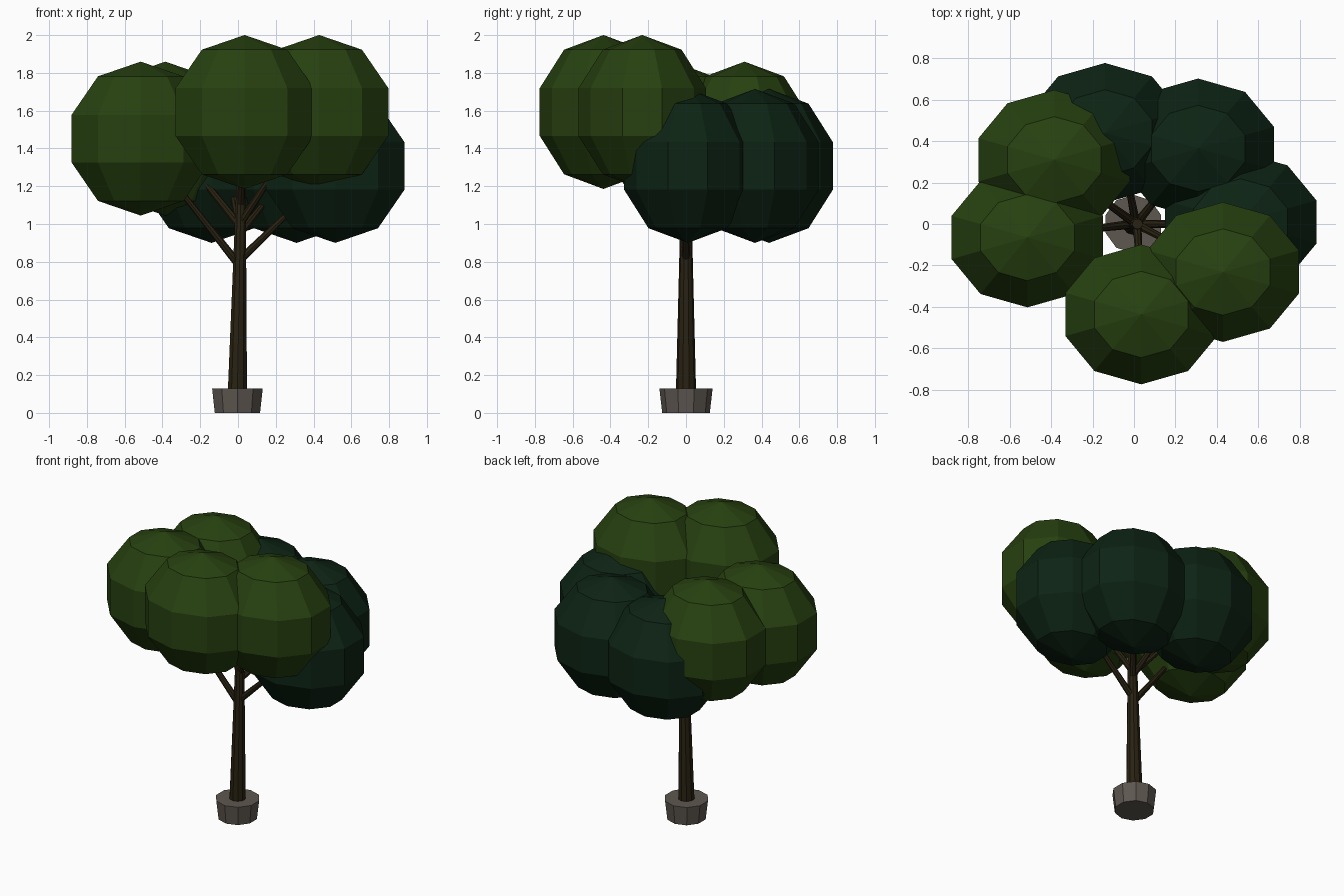
import bpy, bmesh, math
from mathutils import Vector

if "Cube" in bpy.data.objects:
    bpy.data.objects.remove(bpy.data.objects["Cube"])


def material(name, rgb):
    m = bpy.data.materials.new(name)
    m.diffuse_color = (*rgb, 1)
    m.use_nodes = True
    m.node_tree.nodes["Principled BSDF"].inputs["Base Color"].default_value = m.diffuse_color
    return m


LIGHT = material("light_leaf_green", (0.020, 0.052, 0.005))
DARK = material("dark_leaf_green", (0.004, 0.017, 0.007))
BARK = material("dark_bark", (0.022, 0.016, 0.006))
STONE = material("grey_stone", (0.11, 0.095, 0.08))


def finish(name, bm, mat):
    bmesh.ops.recalc_face_normals(bm, faces=bm.faces)
    mesh = bpy.data.meshes.new(name)
    bm.to_mesh(mesh)
    bm.free()
    mesh.materials.append(mat)
    obj = bpy.data.objects.new(name, mesh)
    bpy.context.collection.objects.link(obj)
    return obj


def leaf_clump(name, centre, mat):
    # ten-sided, five-ring ball, slightly narrow from front to back
    bm = bmesh.new()
    bmesh.ops.create_uvsphere(bm, u_segments=10, v_segments=5, radius=1)
    bmesh.ops.scale(bm, vec=(0.405, 0.355, 0.4075), verts=bm.verts)
    bmesh.ops.translate(bm, vec=centre, verts=bm.verts)
    return finish(name, bm, mat)


def limb(name, start, end, r1, r2, sides, mat):
    # tapered cylinder between two points
    a, b = Vector(start), Vector(end)
    bm = bmesh.new()
    bmesh.ops.create_cone(bm, cap_ends=True, segments=sides, radius1=r1,
                          radius2=r2, depth=(b - a).length)
    bmesh.ops.rotate(bm, verts=bm.verts,
                     matrix=Vector((0, 0, 1)).rotation_difference(b - a).to_matrix())
    bmesh.ops.translate(bm, vec=(a + b) / 2, verts=bm.verts)
    return finish(name, bm, mat)


# Crown
clumps = [
    ("front", (0.035, -0.437, 1.593), LIGHT),
    ("front_right", (0.43, -0.232, 1.593), LIGHT),
    ("left", (-0.515, -0.065, 1.452), LIGHT),
    ("back_left", (-0.385, 0.31, 1.452), LIGHT),
    ("back", (-0.14, 0.44, 1.3075), DARK),
    ("back_right", (0.31, 0.365, 1.3075), DARK),
    ("right", (0.515, 0.01, 1.3075), DARK),
]
for name, centre, mat in clumps:
    leaf_clump("leaf_clump_" + name, centre, mat)

# Trunk
limb("trunk", (-0.005, 0, 0.005), (0.017, 0, 1.25), 0.056, 0.025, 10, BARK)

# Branches
branches = [
    ("left", (0.0, 0, 0.79), (-0.34, -0.04, 1.22)),
    ("right", (0.0, 0, 0.80), (0.31, 0.0, 1.10)),
    ("back_left", (0.01, 0, 0.99), (-0.24, 0.18, 1.30)),
    ("front_right", (0.01, 0, 1.0), (0.22, -0.11, 1.32)),
    ("back", (0.01, 0, 0.97), (-0.04, 0.26, 1.22)),
    ("back_right", (0.01, 0, 0.95), (0.17, 0.20, 1.15)),
    ("front", (0.015, 0, 1.1), (0.025, -0.2, 1.36)),
]
for name, start, end in branches:
    limb("branch_" + name, start, end, 0.022, 0.014, 8, BARK)

# Planter at the foot of the trunk
limb("planter", (-0.003, 0, 0), (-0.003, 0, 0.13), 0.126, 0.141, 10, STONE)
